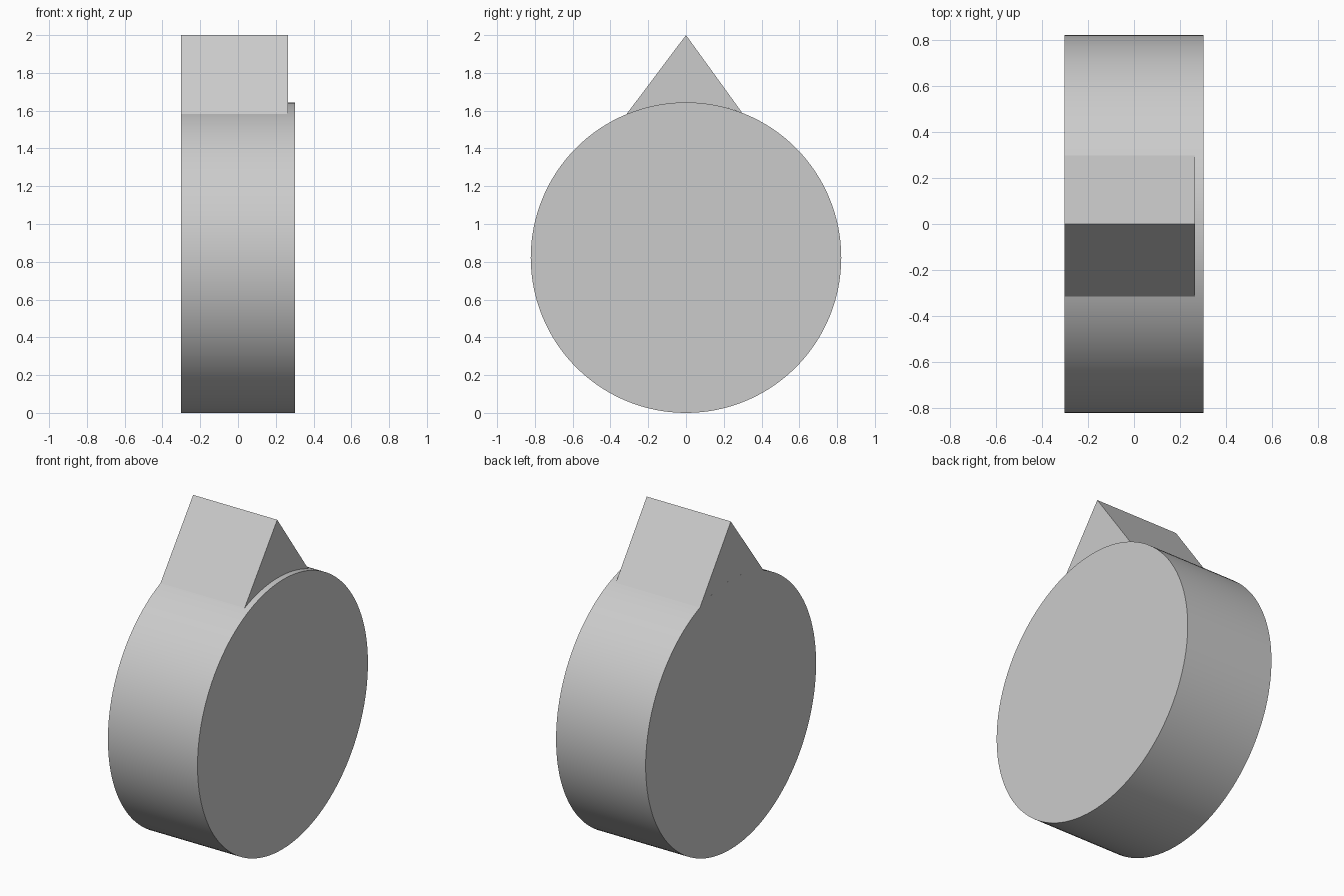
import bpy, bmesh, math

if "Cube" in bpy.data.objects:
    bpy.data.objects.remove(bpy.data.objects["Cube"])

R, CZ = 0.822, 0.822        # disc radius and centre height
X0, X1 = -0.303, 0.302      # disc faces


def extrude_x(name, profile, x0, x1):
    """Solid from a (y, z) profile running along x."""
    bm = bmesh.new()
    face = bm.faces.new([bm.verts.new((x0, y, z)) for y, z in profile])
    out = bmesh.ops.extrude_face_region(bm, geom=[face])
    moved = [v for v in out["geom"] if isinstance(v, bmesh.types.BMVert)]
    bmesh.ops.translate(bm, verts=moved, vec=(x1 - x0, 0, 0))
    bmesh.ops.recalc_face_normals(bm, faces=bm.faces)
    mesh = bpy.data.meshes.new(name)
    bm.to_mesh(mesh)
    bm.free()
    obj = bpy.data.objects.new(name, mesh)
    bpy.context.collection.objects.link(obj)
    return obj


def arc(a0, a1, n):
    """Points on the disc rim, angles measured from straight up."""
    angles = [a0 + (a1 - a0) * i / n for i in range(n + 1)]
    return [(R * math.sin(a), CZ + R * math.cos(a)) for a in angles]


# Thick round disc standing on its rim
disc = extrude_x("disc", arc(0, 2 * math.pi, 128)[:-1], X0, X1)
bpy.context.view_layer.objects.active = disc
disc.select_set(True)
bpy.ops.object.shade_smooth_by_angle(angle=math.radians(30))

# Pointed wedge seated on the rim, flush with the left face
seat = arc(math.asin(-0.315 / R), math.asin(0.298 / R), 16)
extrude_x("pointer_wedge", seat + [(0.0, 2.0)], X0, 0.265)
